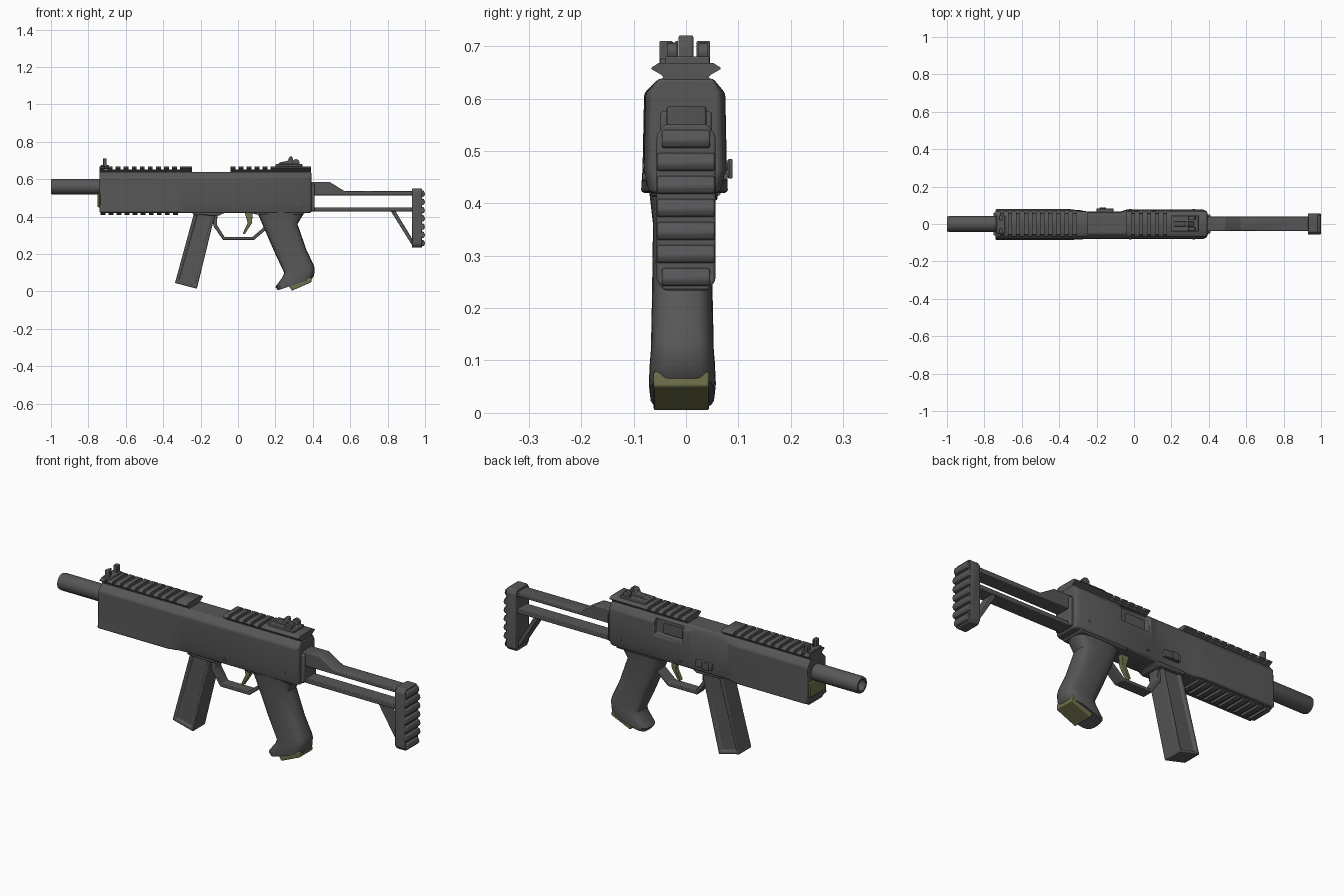
import bpy, bmesh, math

old = bpy.data.objects.get("Cube")
if old:
    bpy.data.objects.remove(old, do_unlink=True)


def material(name, color):
    mat = bpy.data.materials.new(name)
    mat.use_nodes = True
    mat.diffuse_color = color
    shader = next(n for n in mat.node_tree.nodes if n.type == 'BSDF_PRINCIPLED')
    shader.inputs["Base Color"].default_value = color
    return mat


grey = material("dark grey", (0.095, 0.095, 0.098, 1))
olive = material("olive", (0.16, 0.165, 0.07, 1))
parts = []


def finish(name, bm, mat=grey, bevel=0.0, segments=2):
    """Turn a bmesh into a named object with one material and soft edges."""
    bmesh.ops.recalc_face_normals(bm, faces=bm.faces)
    mesh = bpy.data.meshes.new(name)
    bm.to_mesh(mesh)
    bm.free()
    mesh.materials.append(mat)
    obj = bpy.data.objects.new(name, mesh)
    bpy.context.collection.objects.link(obj)
    if bevel:
        mod = obj.modifiers.new("soft edges", 'BEVEL')
        mod.width = bevel
        mod.segments = segments
        mod.limit_method = 'ANGLE'
    parts.append(obj)
    return obj


def loft(bm, rings):
    """Skin a list of equal-length point rings and cap both ends."""
    loops = [[bm.verts.new(p) for p in ring] for ring in rings]
    for a, b in zip(loops, loops[1:]):
        for i in range(len(a)):
            j = (i + 1) % len(a)
            bm.faces.new((a[i], a[j], b[j], b[i]))
    bm.faces.new(loops[0])
    bm.faces.new(loops[-1])


def side_profile(name, points, y0, y1, mat=grey, bevel=0.004):
    """Extrude an x-z outline across the width."""
    bm = bmesh.new()
    loft(bm, [[(x, y, z) for x, z in points] for y in (y0, y1)])
    return finish(name, bm, mat, bevel)


def end_profile(bm, points, x0, x1):
    """Extrude a y-z outline along the length."""
    loft(bm, [[(x, y, z) for y, z in points] for x in (x0, x1)])


def mirrored(half):
    return half + [(-y, z) for y, z in reversed(half)]


def box(name, x0, x1, y0, y1, z0, z1, mat=grey, bevel=0.003):
    return side_profile(name, [(x0, z0), (x1, z0), (x1, z1), (x0, z1)], y0, y1, mat, bevel)


def lathe(name, profile, y, z, mat=grey, sides=24, vertical_y=False):
    """Spin (axial, radius) points around the x axis, or the y axis."""
    bm = bmesh.new()
    rings = []
    for a, r in profile:
        ring = []
        for i in range(sides):
            t = math.tau * i / sides
            c, s = r * math.cos(t), r * math.sin(t)
            ring.append((y + c, a, z + s) if vertical_y else (a, y + c, z + s))
        rings.append(ring)
    loft(bm, rings)
    return finish(name, bm, mat)


# Handguard and receiver: x, right width, left width, lower edge width
stations = [(-0.74, 0.083, 0.078, 0.086), (-0.34, 0.083, 0.078, 0.086),
            (-0.29, 0.082, 0.074, 0.072), (-0.25, 0.081, 0.067, 0.068),
            (-0.07, 0.081, 0.067, 0.068), (-0.04, 0.081, 0.077, 0.070),
            (0.37, 0.080, 0.077, 0.070), (0.392, 0.070, 0.067, 0.060)]
bm = bmesh.new()
loft(bm, [[(x, y, z) for y, z in [
    (-low, 0.42), (-r, 0.465), (0.003 - r, 0.61), (-0.052, 0.638),
    (0.052, 0.638), (l - 0.003, 0.61), (l, 0.465), (low - 0.006, 0.42)]]
    for x, r, l, low in stations])
body = finish("receiver_body", bm)

# Ejection port cut into the left side
cutter = box("port_cutter", -0.03, 0.13, 0.045, 0.12, 0.545, 0.625, bevel=0)
cut = body.modifiers.new("port", 'BOOLEAN')
cut.object = cutter
cut.operation = 'DIFFERENCE'
cut.solver = 'EXACT'
bpy.context.view_layer.objects.active = body
bpy.ops.object.modifier_apply(modifier="port")
parts.remove(cutter)
bpy.data.objects.remove(cutter, do_unlink=True)
soft = body.modifiers.new("soft edges", 'BEVEL')
soft.width, soft.segments = 0.006, 2
soft.limit_method = 'ANGLE'
box("bolt", -0.02, 0.09, 0.035, 0.055, 0.555, 0.605)

# Lower frame, magazine well and front cap
side_profile("lower_frame", [(-0.25, 0.44), (-0.24, 0.41), (-0.1, 0.405), (-0.08, 0.418),
                             (0.08, 0.418), (0.1, 0.41), (0.35, 0.412), (0.38, 0.44)], -0.066, 0.06)
box("front_cap", -0.75, -0.73, -0.062, 0.062, 0.45, 0.525, olive)


def rail(name, x0, x1, teeth_end, base, flip=1):
    """Accessory rail: a solid spine with evenly spaced cross teeth."""
    bm = bmesh.new()
    spine = mirrored([(-0.046, base - 0.012 * flip), (-0.044, base + 0.004 * flip),
                      (-0.055, base + 0.014 * flip)])
    tooth = mirrored([(-0.045, base + 0.006 * flip), (-0.066, base + 0.018 * flip),
                      (-0.066, base + 0.021 * flip), (-0.052, base + 0.03 * flip)])
    end_profile(bm, spine, x0, x1)
    x = x0
    while x + 0.026 < teeth_end:
        end_profile(bm, tooth, x, x + 0.026)
        x += 0.043
    if x1 - teeth_end > 0.02:
        end_profile(bm, tooth, x, x1)
    finish(name, bm)


rail("front_top_rail", -0.74, -0.245, -0.31, 0.638)
rail("rear_top_rail", -0.04, 0.39, 0.2, 0.638)
rail("bottom_rail", -0.735, -0.32, -0.32, 0.438, -1)

# Barrel with a hollow muzzle
lathe("barrel", [(-0.7, 0.02), (-0.7, 0.042), (-0.99, 0.042), (-1.0, 0.039),
                 (-1.0, 0.029), (-0.9, 0.029), (-0.9, 0.002)], 0, 0.56)

# Front sight ears on a small base
box("front_sight_base", -0.735, -0.69, -0.05, 0.046, 0.655, 0.675)
for name, y in (("right", -0.038), ("left", 0.033)):
    box("front_sight_ear_" + name, -0.722, -0.702, y - 0.013, y + 0.013, 0.665, 0.71)
box("front_sight_post", -0.715, -0.708, -0.02, -0.015, 0.665, 0.71, bevel=0)

# Rear sight: base, curved arm and side drums
box("rear_sight_base", 0.2, 0.345, -0.04, 0.045, 0.66, 0.68)
side_profile("rear_sight_arm", [(0.2, 0.67), (0.225, 0.69), (0.265, 0.698), (0.275, 0.72),
                                (0.29, 0.721), (0.295, 0.7), (0.335, 0.67)], -0.014, 0.014)
for name, y in (("right", -0.036), ("left", 0.024)):
    lathe("rear_sight_drum_" + name, [(y, 0.005), (y, 0.019), (y + 0.018, 0.019), (y + 0.018, 0.005)],
          0.31, 0.688, sides=16, vertical_y=True)

# Magazine with recessed side panels
bm = bmesh.new()
loft(bm, [[(x, y, z) for x, z in [(-0.232, 0.43), (-0.118, 0.43), (-0.22, 0.015), (-0.337, 0.045)]]
          for y in (-0.052, 0.048)])
bm.normal_update()
bmesh.ops.recalc_face_normals(bm, faces=bm.faces)
panels = [f for f in bm.faces if abs(f.normal.y) > 0.9]
bmesh.ops.inset_individual(bm, faces=panels, thickness=0.02, depth=0)
bmesh.ops.inset_individual(bm, faces=panels, thickness=0.006, depth=-0.009)
finish("magazine", bm, bevel=0.004)

# Trigger guard and trigger
side_profile("trigger_guard", [(-0.135, 0.42), (-0.132, 0.35), (-0.08, 0.275), (0.085, 0.275),
                               (0.15, 0.33), (0.14, 0.345), (0.077, 0.291), (-0.072, 0.291),
                               (-0.112, 0.355), (-0.11, 0.42)], -0.03, 0.026, bevel=0.003)
side_profile("trigger", [(0.035, 0.425), (0.08, 0.425), (0.074, 0.365), (0.035, 0.305),
                         (0.026, 0.312), (0.052, 0.365)], -0.013, 0.011, olive, 0.002)

# Pistol grip: rounded rings from front edge to back edge, with half width
grip_rings = [((0.1, 0.43), (0.36, 0.43), 0.064), ((0.13, 0.36), (0.318, 0.36), 0.056),
              ((0.195, 0.21), (0.365, 0.225), 0.058), ((0.247, 0.1), (0.405, 0.14), 0.06),
              ((0.238, 0.075), (0.41, 0.12), 0.062), ((0.2, 0.025), (0.407, 0.085), 0.064),
              ((0.213, 0.006), (0.395, 0.066), 0.062)]
bm = bmesh.new()
rings = []
for (fx, fz), (bx, bz), w in grip_rings:
    ring = []
    for i in range(20):
        t = math.tau * i / 20
        c, s = math.cos(t), math.sin(t)
        u = 0.5 + 0.5 * math.copysign(abs(c) ** 0.7, c)
        v = math.copysign(abs(s) ** 0.55, s)
        ring.append((fx + (bx - fx) * u, w * v - 0.007, fz + (bz - fz) * u))
    rings.append(ring)
loft(bm, rings)
finish("pistol_grip", bm)
side_profile("grip_plug", [(0.265, 0.04), (0.392, 0.08), (0.394, 0.05), (0.288, 0.004)],
             -0.062, 0.044, olive)

# Sliding stock: upper arm with hump, lower arm, diagonal brace
side_profile("stock_upper_arm", [(0.38, 0.514), (0.38, 0.585), (0.49, 0.585), (0.57, 0.536),
                                 (0.94, 0.536), (0.94, 0.514)], -0.037, 0.039)
box("stock_lower_arm", 0.38, 0.94, -0.037, 0.039, 0.428, 0.45)
box("stock_socket", 0.38, 0.41, -0.05, 0.05, 0.43, 0.575, bevel=0.006)
side_profile("stock_brace", [(0.815, 0.432), (0.84, 0.432), (0.935, 0.275), (0.935, 0.24)],
             -0.03, 0.032, bevel=0.003)

# Butt pad with ribs across the back
bm = bmesh.new()
end_profile(bm, mirrored([(-0.042, 0.234), (-0.056, 0.252), (-0.056, 0.53), (-0.042, 0.55)]), 0.93, 0.984)
finish("butt_pad", bm, bevel=0.004)
count = 7
step = (0.546 - 0.238) / count
for i in range(count):
    z = 0.238 + step * i
    w = 0.046 if i in (0, count - 1) else 0.055
    side_profile(f"butt_rib_{i + 1}", [(0.97, z + 0.002), (0.994, z + 0.005), (1.0, z + step * 0.4),
                                       (0.994, z + step - 0.008), (0.97, z + step - 0.003)], -w, w)

# Magazine catch, cross pins and selector
box("magazine_catch", -0.2, -0.11, 0.06, 0.083, 0.45, 0.482)
box("magazine_catch_button", -0.185, -0.15, 0.08, 0.089, 0.447, 0.485)
for name, x, z in (("rear", 0.32, 0.47), ("middle", -0.02, 0.45)):
    lathe("pin_" + name, [(-0.083, 0.002), (-0.083, 0.007), (0.079, 0.007), (0.079, 0.002)],
          x, z, sides=12, vertical_y=True)

# Smooth shading that keeps hard edges
bpy.ops.object.select_all(action='DESELECT')
for obj in parts:
    obj.select_set(True)
bpy.context.view_layer.objects.active = body
bpy.ops.object.shade_smooth_by_angle(angle=math.radians(35))
